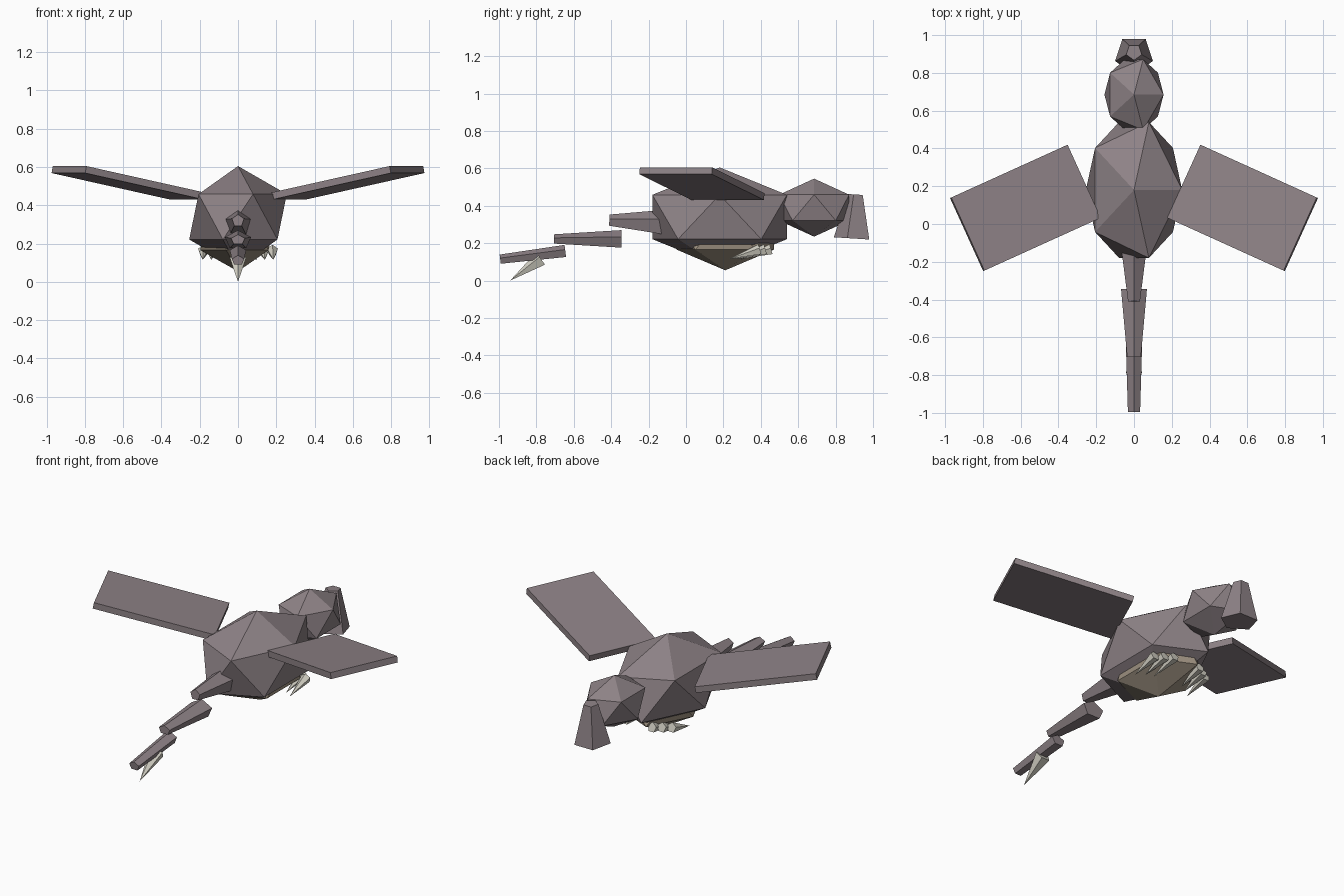
import bpy
from math import radians
from mathutils import Vector

if "Cube" in bpy.data.objects:
    bpy.data.objects.remove(bpy.data.objects["Cube"])


def mat(name, rgb):
    m = bpy.data.materials.new(name)
    m.diffuse_color = (*rgb, 1)
    m.use_nodes = True
    m.node_tree.nodes["Principled BSDF"].inputs["Base Color"].default_value = m.diffuse_color
    return m


HIDE = mat("hide", (0.27, 0.225, 0.24))
BELLY = mat("belly_tan", (0.36, 0.30, 0.23))
BONE = mat("bone", (0.66, 0.64, 0.56))


def finish(name, m):
    o = bpy.context.object
    o.name = name
    o.data.materials.append(m)
    return o


def ball(name, loc, radii, m):
    bpy.ops.mesh.primitive_ico_sphere_add(subdivisions=1, radius=1, location=loc)
    o = finish(name, m)
    o.scale = radii
    return o


def taper(name, a, b, r1, r2, m, sides=5, flat=1.0):
    """Tapered prism from a to b with one corner facing up."""
    a, b = Vector(a), Vector(b)
    d = b - a
    bpy.ops.mesh.primitive_cone_add(vertices=sides, radius1=r1, radius2=r2,
                                    depth=d.length, location=(a + b) / 2)
    o = finish(name, m)
    o.rotation_euler = d.to_track_quat('Z', 'Y').to_euler()
    o.scale = (1, flat, 1)
    return o


# Body, belly and head
ball("body", (0, 0.18, 0.34), (0.285, 0.423, 0.265), HIDE)
ball("belly", (0, 0.21, 0.255), (0.22, 0.306, 0.20), BELLY)
ball("head", (0, 0.685, 0.39), (0.175, 0.22, 0.155), HIDE)

# Drooping beak
taper("beak", (0, 0.895, 0.225), (0, 0.91, 0.46), 0.105, 0.043, HIDE)

# Flat swept wings
for side, s in (("right", 1), ("left", -1)):
    bpy.ops.mesh.primitive_cube_add(size=1, location=(s * 0.575, 0.085, 0.518))
    w = finish(side + "_wing", HIDE)
    w.scale = (0.69, 0.425, 0.037)
    w.rotation_euler = (0, radians(-11.5 * s), radians(-24.4 * s))

# Tail segments
taper("tail_base", (0, -0.10, 0.305), (0, -0.41, 0.32), 0.075, 0.033, HIDE)
taper("tail_middle", (0, -0.345, 0.218), (0, -0.705, 0.22), 0.072, 0.038, HIDE, flat=0.72)
taper("tail_tip", (0, -0.645, 0.155), (0, -0.993, 0.112), 0.045, 0.034, HIDE, flat=0.8)

# Stinger
taper("stinger", (0, -0.775, 0.115), (0, -0.94, 0.0), 0.045, 0, BONE)

# Three claws under each side
for side, s in (("right", 1), ("left", -1)):
    for i, x in enumerate((0.09, 0.135, 0.18)):
        taper(f"{side}_claw_{i + 1}", (s * x, 0.455 - 0.03 * i, 0.165),
              (s * (x + 0.005), 0.29 - 0.03 * i, 0.115), 0.03, 0, BONE)
